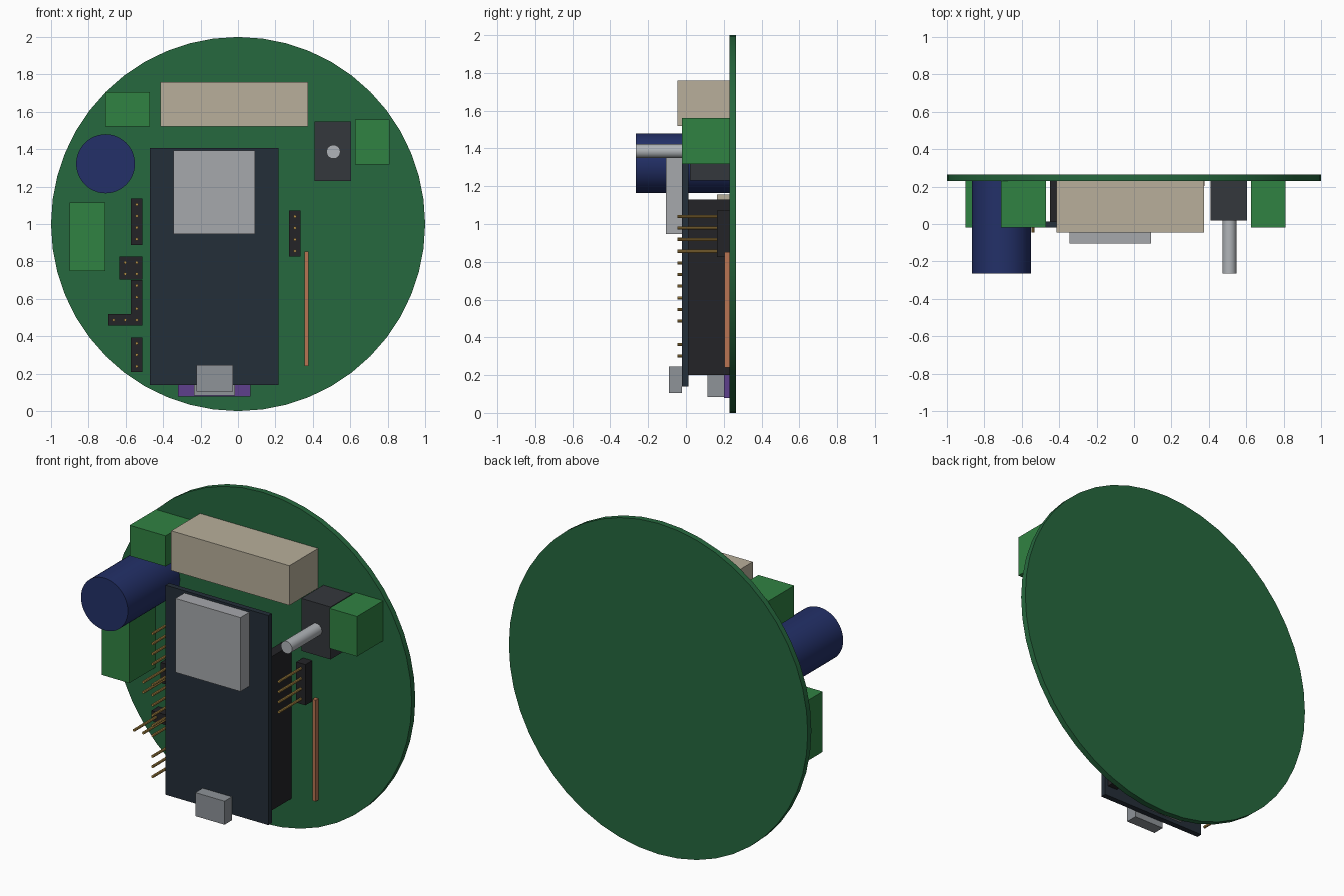
import bpy, bmesh, math
from mathutils import Matrix

if "Cube" in bpy.data.objects:
    bpy.data.objects.remove(bpy.data.objects["Cube"])

MATS = {}


def material(name, rgb):
    # sRGB bytes to linear colour
    lin = [((c / 255 + 0.055) / 1.055) ** 2.4 for c in rgb]
    m = bpy.data.materials.new(name)
    m.diffuse_color = (*lin, 1)
    m.use_nodes = True
    m.node_tree.nodes["Principled BSDF"].inputs["Base Color"].default_value = m.diffuse_color
    MATS[name] = m


for name, rgb in {
    "board_green": (38, 104, 62), "terminal_green": (48, 130, 66),
    "beige": (184, 175, 155), "navy": (35, 48, 104), "charcoal": (52, 55, 60),
    "module_dark": (36, 46, 56), "header_black": (36, 36, 39),
    "shield_grey": (166, 168, 172), "port_grey": (142, 147, 152),
    "shaft_grey": (176, 180, 184), "gold": (178, 142, 72),
    "copper": (184, 116, 82), "purple": (94, 64, 140),
}.items():
    material(name, rgb)


def finish(name, bm, mat):
    me = bpy.data.meshes.new(name)
    bm.to_mesh(me)
    bm.free()
    me.materials.append(MATS[mat])
    ob = bpy.data.objects.new(name, me)
    bpy.context.collection.objects.link(ob)
    return ob


def box(name, x, y, z, mat):
    bm = bmesh.new()
    mid = [(a + b) / 2 for a, b in (x, y, z)]
    size = [b - a for a, b in (x, y, z)]
    bmesh.ops.create_cube(bm, size=1, matrix=Matrix.Translation(mid) @ Matrix.Diagonal((*size, 1)))
    return finish(name, bm, mat)


def add_rod(bm, x, z, r, y, sides):
    m = Matrix.Translation((x, (y[0] + y[1]) / 2, z)) @ Matrix.Rotation(math.pi / 2, 4, 'X')
    bmesh.ops.create_cone(bm, cap_ends=True, segments=sides, radius1=r, radius2=r,
                          depth=y[1] - y[0], matrix=m)


def rod(name, x, z, r, y, mat, sides=32):
    bm = bmesh.new()
    add_rod(bm, x, z, r, y, sides)
    for f in bm.faces:
        f.smooth = len(f.verts) == 4
    for e in bm.edges:
        e.smooth = e.calc_face_angle(0) < math.radians(30)
    return finish(name, bm, mat)


PITCH = 0.0615


def pin_header(name, x, z, cols, rows):
    """Block with its lower right corner at x, z and a grid of pins."""
    box(name, (x - cols * PITCH, x), (0.165, 0.23), (z, z + rows * PITCH), "header_black")
    bm = bmesh.new()
    for c in range(cols):
        for r in range(rows):
            add_rod(bm, x - (c + 0.5) * PITCH, z + (r + 0.5) * PITCH, 0.008, (-0.045, 0.23), 8)
    finish(name + "_pins", bm, "gold")


# Round circuit board
rod("circuit_board", 0, 1, 1, (0.23, 0.265), "board_green", 48)

# Large connector and screw terminals
box("wide_connector", (-0.415, 0.375), (-0.045, 0.23), (1.52, 1.76), "beige")
for name, x, z in (("terminal_top_left", (-0.71, -0.47), (1.52, 1.705)),
                   ("terminal_right", (0.625, 0.81), (1.318, 1.56)),
                   ("terminal_left", (-0.9, -0.712), (0.75, 1.115))):
    box(name, x, (-0.02, 0.23), z, "terminal_green")

# Capacitor and potentiometer
rod("capacitor", -0.708, 1.322, 0.158, (-0.265, 0.23), "navy", 48)
box("potentiometer_body", (0.41, 0.605), (0.02, 0.23), (1.23, 1.547), "charcoal")
rod("potentiometer_shaft", 0.51, 1.386, 0.037, (-0.265, 0.02), "shaft_grey")

# Controller module on two socket strips
box("module_board", (-0.47, 0.217), (-0.02, 0.013), (0.14, 1.407), "module_dark")
box("module_shield", (-0.345, 0.09), (-0.105, -0.02), (0.946, 1.393), "shield_grey")
box("module_port", (-0.222, -0.027), (-0.09, -0.02), (0.104, 0.246), "port_grey")
for name, x in (("socket_left", -0.45), ("socket_right", 0.135)):
    box(name, (x, x + 0.062), (0.013, 0.23), (0.2, 1.13), "header_black")

# Charger board and small connector beneath the module
box("charger_board", (-0.32, 0.067), (0.2, 0.23), (0.078, 0.5), "purple")
box("charger_port", (-0.235, -0.017), (0.115, 0.2), (0.083, 0.23), "port_grey")
box("small_connector", (-0.25, 0.0), (0.165, 0.23), (1.0, 1.155), "beige")

# Copper strip
box("copper_strip", (0.355, 0.377), (0.203, 0.23), (0.24, 0.853), "copper")

# Pin headers
for name, x, z, cols, rows in (("header_right", 0.335, 0.825, 1, 4),
                               ("header_upper_left", -0.51, 0.889, 1, 4),
                               ("header_double", -0.51, 0.702, 2, 2),
                               ("header_middle", -0.51, 0.517, 1, 3),
                               ("header_sideways", -0.51, 0.456, 3, 1),
                               ("header_lower_left", -0.51, 0.208, 1, 3)):
    pin_header(name, x, z, cols, rows)
